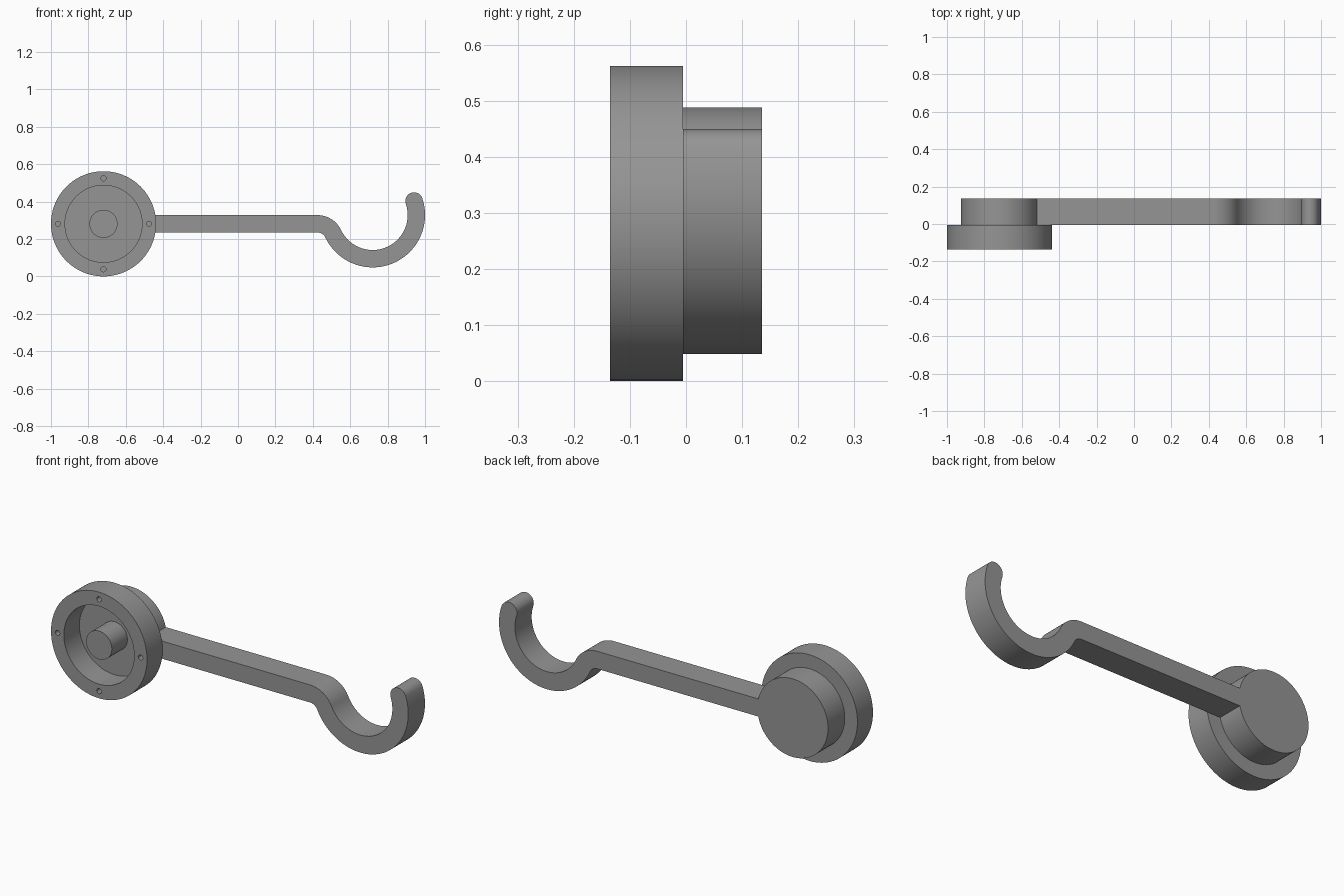
import bpy, bmesh, math
from mathutils import Matrix

if "Cube" in bpy.data.objects:
    bpy.data.objects.remove(bpy.data.objects["Cube"])

grey = bpy.data.materials.new("grey")
grey.diffuse_color = (0.3, 0.3, 0.3, 1)
grey.use_nodes = True
grey.node_tree.nodes["Principled BSDF"].inputs["Base Color"].default_value = grey.diffuse_color

FRONT, MID, BACK = -0.135, -0.005, 0.135   # depth layers
CX, CZ = -0.719, 0.2815                    # wheel centre
T = 0.0465                                 # half thickness of the bar


def arc(cx, cz, r, a0, a1, n):
    """Points on an arc in the xz plane, angles in degrees."""
    return [(cx + r * math.cos(math.radians(a0 + (a1 - a0) * i / n)),
             cz + r * math.sin(math.radians(a0 + (a1 - a0) * i / n)))
            for i in range(n + 1)]


def finish(obj):
    bpy.ops.object.select_all(action='DESELECT')
    obj.select_set(True)
    bpy.context.view_layer.objects.active = obj
    bpy.ops.object.shade_smooth_by_angle(angle=math.radians(30))


def prism(name, pts, y0, y1):
    """Extrude an xz outline from y0 to y1."""
    bm = bmesh.new()
    face = bm.faces.new([bm.verts.new((x, y0, z)) for x, z in pts])
    ext = bmesh.ops.extrude_face_region(bm, geom=[face])
    bmesh.ops.translate(bm, vec=(0, y1 - y0, 0),
                        verts=[v for v in ext["geom"] if isinstance(v, bmesh.types.BMVert)])
    bmesh.ops.recalc_face_normals(bm, faces=bm.faces)
    mesh = bpy.data.meshes.new(name)
    bm.to_mesh(mesh)
    bm.free()
    mesh.materials.append(grey)
    obj = bpy.data.objects.new(name, mesh)
    bpy.context.collection.objects.link(obj)
    return obj


def disc(name, cx, cz, r, y0, y1, n=96):
    return prism(name, arc(cx, cz, r, 0, 360, n)[:-1], y0, y1)


def cut(obj, cutter):
    bpy.context.view_layer.objects.active = obj
    mod = obj.modifiers.new("cut", 'BOOLEAN')
    mod.operation, mod.solver, mod.object = 'DIFFERENCE', 'EXACT', cutter
    bpy.ops.object.modifier_apply(modifier=mod.name)
    bpy.data.objects.remove(cutter)


# Front ring with a wide bore and four blind screw holes
ring = disc("front_ring", CX, CZ, 0.281, FRONT, MID)
cut(ring, disc("bore_cutter", CX, CZ, 0.206, FRONT - 0.1, MID + 0.1))
for i in range(4):
    a = i * math.pi / 2
    cut(ring, disc("screw_hole_cutter", CX + 0.243 * math.cos(a), CZ + 0.243 * math.sin(a),
                   0.0135, FRONT - 0.05, FRONT + 0.07, 24))
finish(ring)

# Central shaft, flush with the ring face
finish(disc("centre_shaft", CX, CZ, 0.075, FRONT, MID, 64))

# Rear disc, straight arm and hook share one outline
HX, HZ, HR = 0.72, 0.3285, 0.2335          # hook centre and middle radius
BR = 0.093                                 # middle radius of the bend
bz = CZ - BR                               # bend centre height
tilt = math.asin((HZ - bz) / (HR + BR))
bx = HX - (HR + BR) * math.cos(tilt)
t = math.degrees(tilt)
tip = 18.7                                 # hook end angle
R = 0.2068
join = math.degrees(math.asin(T / R))
tip_x = HX + HR * math.cos(math.radians(tip))
tip_z = HZ + HR * math.sin(math.radians(tip))

outline = arc(CX, CZ, R, 360 - join, join, 96)                 # disc rim
outline += arc(bx, bz, BR + T, 90, t, 16)                      # bend, upper side
outline += arc(HX, HZ, HR - T, 180 + t, 360 + tip, 56)[1:]     # hook, inner side
outline += arc(tip_x, tip_z, T, 180 + tip, tip, 20)[1:]        # rounded tip
outline += arc(HX, HZ, HR + T, 360 + tip, 180 + t, 56)[1:]     # hook, outer side
outline += arc(bx, bz, BR - T, t, 90, 12)[1:]                  # bend, lower side
finish(prism("hook_arm", outline, MID, BACK))
